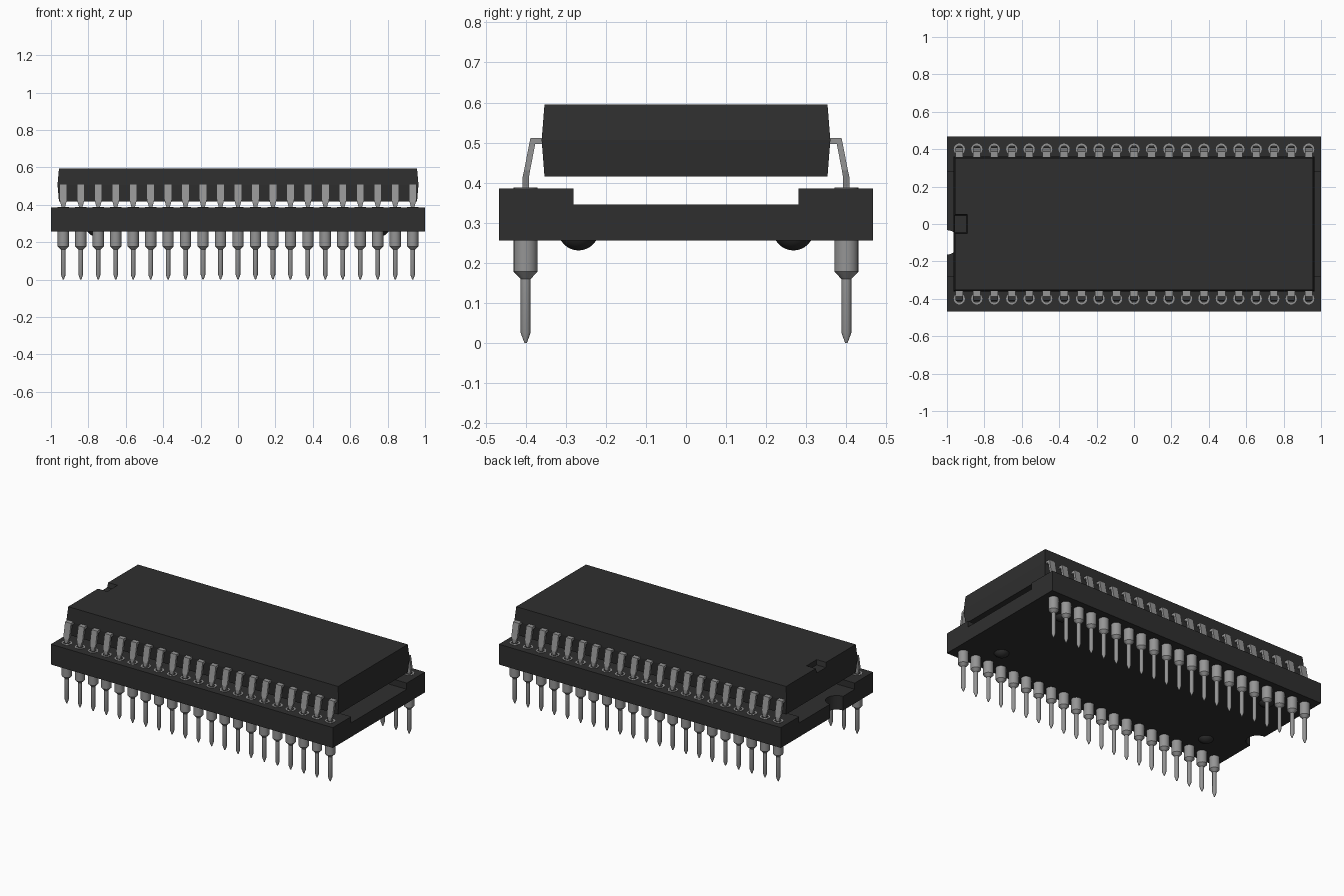
import bpy, bmesh, math

if "Cube" in bpy.data.objects:
    bpy.data.objects.remove(bpy.data.objects["Cube"], do_unlink=True)


def material(name, c):
    m = bpy.data.materials.new(name)
    m.use_nodes = True
    m.diffuse_color = (c, c, c, 1)
    bsdf = m.node_tree.nodes["Principled BSDF"]
    bsdf.inputs["Base Color"].default_value = (c, c, c, 1)
    bsdf.inputs["Roughness"].default_value = 0.5
    return m


BLACK = material("black plastic", 0.028)
METAL = material("grey metal", 0.30)


def add_mesh(name, mat, mesh):
    ob = bpy.data.objects.new(name, mesh)
    bpy.context.collection.objects.link(ob)
    if not mesh.materials:
        mesh.materials.append(mat)
    return ob


def loft(name, rings):
    """Mesh skinned over rings of equal vertex count, capped at both ends."""
    bm = bmesh.new()
    vs = [[bm.verts.new(p) for p in r] for r in rings]
    n = len(vs[0])
    for a, b in zip(vs, vs[1:]):
        for i in range(n):
            j = (i + 1) % n
            bm.faces.new((a[i], a[j], b[j], b[i]))
    bm.faces.new(vs[0])
    bm.faces.new(vs[-1])
    bmesh.ops.recalc_face_normals(bm, faces=bm.faces)
    me = bpy.data.meshes.new(name)
    bm.to_mesh(me)
    bm.free()
    return me


def rect(hx, hy, z):
    return [(-hx, -hy, z), (hx, -hy, z), (hx, hy, z), (-hx, hy, z)]


def circle(r, z, n=20):
    return [(r * math.cos(2 * math.pi * i / n), r * math.sin(2 * math.pi * i / n), z)
            for i in range(n)]


def select_only(ob):
    bpy.ops.object.select_all(action='DESELECT')
    ob.select_set(True)
    bpy.context.view_layer.objects.active = ob


def cut(ob, mesh, loc):
    """Subtract a temporary solid from an object."""
    cutter = add_mesh("cutter", BLACK, mesh)
    cutter.location = loc
    cutter.hide_render = True
    mod = ob.modifiers.new("cut", 'BOOLEAN')
    mod.operation = 'DIFFERENCE'
    mod.solver = 'EXACT'
    mod.object = cutter
    select_only(ob)
    bpy.ops.object.modifier_apply(modifier=mod.name)
    bpy.data.objects.remove(cutter, do_unlink=True)


# Socket: U-shaped profile along x, with a round notch in the -x end
profile = [(-.467, .256), (.467, .256), (.467, .386), (.281, .386),
           (.281, .346), (-.281, .346), (-.281, .386), (-.467, .386)]
socket = add_mesh("socket", BLACK,
                  loft("socket", [[(x, y, z) for y, z in profile] for x in (-1, 1)]))
cut(socket, loft("notch", [circle(.065, .2, 32), circle(.065, .45, 32)]), (-1, -.098, 0))

# Chip body: tapers above and below its seam, with a marker notch on top
chip = add_mesh("chip_body", BLACK, loft("chip_body", [
    rect(.957, .353, .416), rect(.965, .36, .506), rect(.957, .353, .595)]))
cut(chip, loft("marker", [rect(.04, .045, -.03), rect(.045, .054, .01)]), (-.935, 0, .595))

# Standoff bumps under the socket
for x in (-.76, .76):
    for y in (-.268, .268):
        bpy.ops.mesh.primitive_uv_sphere_add(segments=24, ring_count=16, radius=.051,
                                             location=(x, y, .282))
        bump = bpy.context.object
        bump.name = "standoff_bump"
        bump.data.materials.append(BLACK)
        bpy.ops.object.shade_smooth_by_angle()

# Turned socket pin with a rimmed cup at the top
pin_mesh = loft("socket_pin", [circle(r, z) for r, z in (
    (.003, 0), (.0125, .026), (.0125, .16), (.03, .178),
    (.03, .388), (.021, .388), (.019, .37))])

# Bent chip leg: outer y, z, inner y, z, half width
stations = [(.34, .512, .34, .497, .021), (.388, .512, .376, .497, .021),
            (.404, .43, .389, .43, .021), (.408, .412, .392, .412, .016),
            (.408, .39, .392, .39, .010), (.408, .355, .392, .355, .010)]
leg_mesh = loft("chip_leg", [[(-w, -yo, zo), (w, -yo, zo), (w, -yi, zi), (-w, -yi, zi)]
                             for yo, zo, yi, zi, w in stations])

# Two rows of 21 pins and legs
COUNT, PITCH = 21, .0934
smoothed = False
for side, turn in (("front", 0), ("back", math.pi)):
    for i in range(COUNT):
        x = (i - (COUNT - 1) / 2) * PITCH
        pin = add_mesh(f"{side}_pin", METAL, pin_mesh)
        pin.location = (x, -.4 if side == "front" else .4, 0)
        leg = add_mesh(f"{side}_leg", METAL, leg_mesh)
        leg.location.x = x
        leg.rotation_euler.z = turn
        if not smoothed:
            select_only(pin)
            bpy.ops.object.shade_smooth_by_angle(angle=math.radians(25))
            smoothed = True
